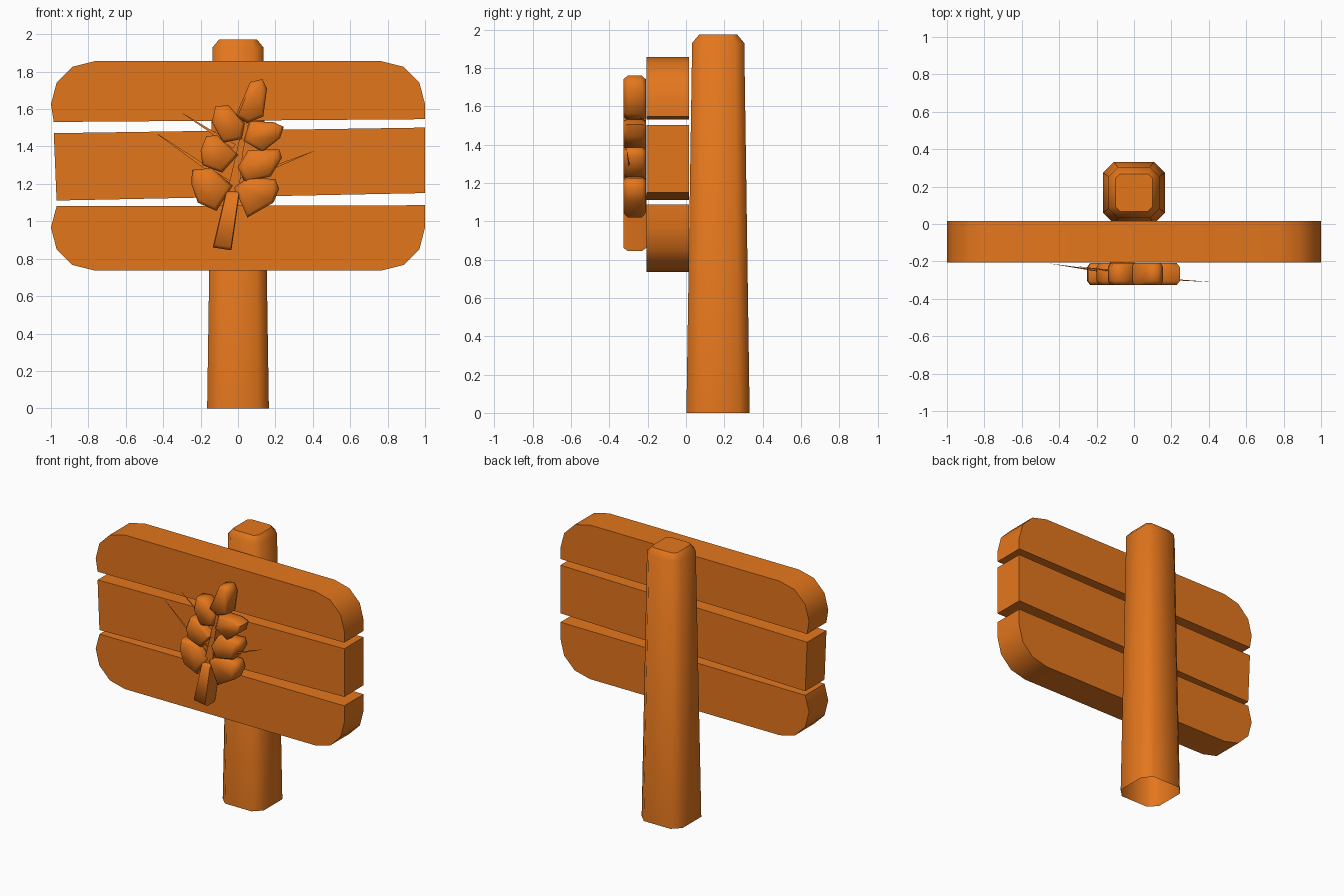
import bpy, bmesh, math
from mathutils import Vector

if "Cube" in bpy.data.objects:
    bpy.data.objects.remove(bpy.data.objects["Cube"])

wood = bpy.data.materials.new("orange_wood")
wood.diffuse_color = (0.775, 0.183, 0.012, 1)
wood.use_nodes = True
wood.node_tree.nodes["Principled BSDF"].inputs["Base Color"].default_value = wood.diffuse_color


def loft(name, rings, cap_start=True, cap_end=True, angle=40):
    """Skin a series of equal-length point rings into one object."""
    bm = bmesh.new()
    loops = [[bm.verts.new(p) for p in r] for r in rings]
    n = len(loops[0])
    for a, b in zip(loops, loops[1:]):
        for i in range(n):
            j = (i + 1) % n
            bm.faces.new((a[i], a[j], b[j], b[i]))
    if cap_start:
        bm.faces.new(loops[0][::-1])
    if cap_end:
        bm.faces.new(loops[-1])
    bmesh.ops.recalc_face_normals(bm, faces=bm.faces)
    me = bpy.data.meshes.new(name)
    bm.to_mesh(me)
    bm.free()
    me.materials.append(wood)
    ob = bpy.data.objects.new(name, me)
    bpy.context.collection.objects.link(ob)
    bpy.ops.object.select_all(action='DESELECT')
    ob.select_set(True)
    bpy.context.view_layer.objects.active = ob
    bpy.ops.object.shade_smooth_by_angle(angle=math.radians(angle))
    return ob


def slab(name, outline, y0, y1, dz=0.0):
    return loft(name, [[(x, y, z + dz) for x, z in outline] for y in (y0, y1)])


def bevelled(name, outline, y0, y1, k=0.82, d=0.022):
    """Slab whose front and back rims are chamfered."""
    cx = sum(p[0] for p in outline) / len(outline)
    cz = sum(p[1] for p in outline) / len(outline)
    rings = [[(cx + (x - cx) * s, y, cz + (z - cz) * s) for x, z in outline]
             for y, s in ((y0, k), (y0 + d, 1), (y1 - d, 1), (y1, k))]
    return loft(name, rings, angle=62)


def spike(name, base, tip, r):
    """Thin three-sided needle from base to tip."""
    base, tip = Vector(base), Vector(tip)
    d = (tip - base).normalized()
    side = d.cross(Vector((0, 1, 0))).normalized() * r
    tri = (side, -side, Vector((0, r, 0)))
    return loft(name, [[base + v for v in tri], [tip + v * 0.05 for v in tri]])


# post: chamfered square section, tapering upward, open underneath
def section(h, c, z, cy):
    q = h - c
    pts = [(h, -q), (h, q), (q, h), (-q, h), (-h, q), (-h, -q), (-q, -h), (q, -h)]
    return [(x, y + cy, z) for x, y in pts]


loft("post", [section(0.165, 0.058, 0, 0.167), section(0.136, 0.05, 1.93, 0.168),
              section(0.1, 0.025, 1.973, 0.168)], cap_start=False, angle=48)

# boards: outer two have rounded ends
corner = [(1.0, 0.23), (0.97, 0.115), (0.885, 0.03), (0.765, 0.0)]  # x, drop from rim
mirrored = [(-x, d) for x, d in reversed(corner)]
rim = corner + mirrored
Y0, Y1 = -0.207, 0.015
slab("top_board", [(1.0, 1.55)] + [(x, 1.86 - d) for x, d in rim] + [(-0.985, 1.535)], Y0, Y1, -0.004)
slab("middle_board", [(-0.985, 1.475), (1, 1.505), (1, 1.155), (-0.97, 1.115)], Y0, Y1, -0.004)
slab("bottom_board", [(1.0, 1.09)] + [(x, 0.74 + d) for x, d in rim] + [(-0.97, 1.085)], Y0, Y1, -0.004)

# wheat stalk
bevelled("wheat_stem_lower", [(-0.135, 0.86), (-0.035, 0.845), (0.01, 1.16), (-0.065, 1.16)],
         -0.327, -0.207, k=0.9)
slab("wheat_stem_upper", [(-0.06, 1.15), (0.005, 1.15), (0.025, 1.36), (0.06, 1.54),
                          (0.03, 1.54), (-0.01, 1.36)], -0.305, -0.22)

# wheat grains
grains = {
    "top": [(-0.015, 1.56), (0.065, 1.745), (0.13, 1.76), (0.155, 1.71), (0.135, 1.56), (0.05, 1.525)],
    "upper_left": [(-0.14, 1.53), (-0.12, 1.615), (-0.05, 1.62), (0.035, 1.525), (0.02, 1.44), (-0.08, 1.42)],
    "upper_right": [(0.03, 1.43), (0.065, 1.535), (0.19, 1.53), (0.245, 1.505), (0.225, 1.445), (0.13, 1.37)],
    "middle_left": [(-0.2, 1.38), (-0.17, 1.455), (-0.11, 1.46), (0.0, 1.355), (-0.085, 1.26), (-0.19, 1.3)],
    "middle_right": [(0.0, 1.29), (0.055, 1.38), (0.22, 1.385), (0.235, 1.34), (0.175, 1.24), (0.035, 1.21)],
    "lower_left": [(-0.25, 1.2), (-0.245, 1.275), (-0.14, 1.285), (-0.03, 1.19), (-0.115, 1.055), (-0.215, 1.1)],
    "lower_right": [(-0.02, 1.18), (0.055, 1.235), (0.2, 1.225), (0.22, 1.175), (0.19, 1.1), (0.05, 1.02)],
}
for part, outline in grains.items():
    bevelled("wheat_grain_" + part, outline, -0.327, -0.208)

# thin bristles
spike("bristle_right", (-0.03, -0.29, 1.2), (0.405, -0.31, 1.375), 0.015)
spike("bristle_left", (-0.03, -0.28, 1.19), (-0.45, -0.212, 1.48), 0.015)
spike("bristle_upper_left", (-0.02, -0.27, 1.4), (-0.3, -0.227, 1.58), 0.013)
